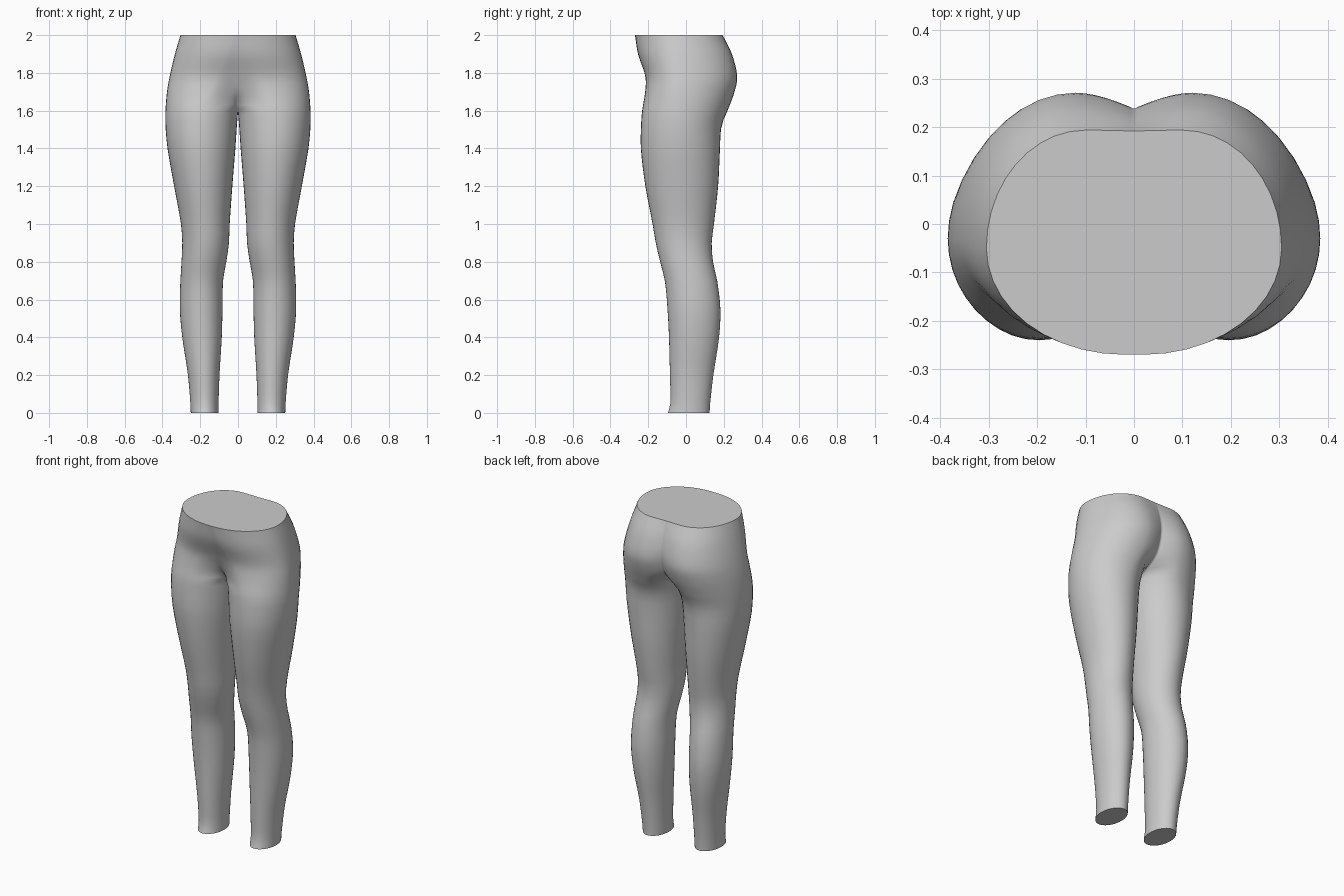
import bpy, bmesh, math

if "Cube" in bpy.data.objects:
    bpy.data.objects.remove(bpy.data.objects["Cube"])

# Half-body sections: z, inner x, outer x, front y, back y, side y, front crest x, back crest x
SECTIONS = [
    (0.00, .103, .250, -.095, .125, .015, .175, .175),
    (0.05, .103, .252, -.083, .128, .020, .175, .175),
    (0.20, .098, .265, -.085, .145, .025, .178, .182),
    (0.40, .086, .295, -.090, .175, .035, .185, .195),
    (0.55, .082, .308, -.098, .182, .035, .190, .200),
    (0.70, .079, .305, -.112, .165, .025, .192, .195),
    (0.80, .062, .299, -.137, .143, .005, .185, .185),
    (0.90, .048, .295, -.160, .136, -.01, .175, .175),
    (1.00, .044, .302, -.177, .148, -.015, .175, .175),
    (1.20, .030, .338, -.215, .170, -.02, .185, .185),
    (1.40, .014, .373, -.239, .180, -.03, .195, .190),
    (1.52, .006, .384, -.238, .188, -.03, .195, .175),
    (1.60, .000, .384, -.232, .220, -.03, .185, .150),
    (1.70, .000, .376, -.216, .257, -.03, .150, .130),
    (1.78, .000, .362, -.215, .271, -.03, .110, .120),
    (1.90, .000, .334, -.254, .243, -.04, .055, .110),
    (2.00, .000, .305, -.270, .194, -.05, .020, .100),
]
# Pelvis centre line: z, front y, back y
SEAM = [(1.60, -.09, .05), (1.65, -.128, .165), (1.70, -.168, .212),
        (1.80, -.210, .238), (1.90, -.251, .225), (2.00, -.270, .192)]
CROTCH = 1.60
N, S = 10, 8            # segments per quarter; those between crest and seam


def sample(table, z):
    """Smooth interpolation of a table row at height z."""
    i = 0
    while i < len(table) - 2 and z > table[i + 1][0]:
        i += 1
    a, b = table[i], table[i + 1]
    p, q = table[max(i - 1, 0)], table[min(i + 2, len(table) - 1)]
    h = b[0] - a[0]
    t = (z - a[0]) / h
    out = []
    for k in range(1, len(a)):
        ma = (b[k] - p[k]) / (b[0] - p[0]) * h
        mb = (q[k] - a[k]) / (q[0] - a[0]) * h
        out.append((2*t**3 - 3*t*t + 1)*a[k] + (t**3 - 2*t*t + t)*ma
                   + (3*t*t - 2*t**3)*b[k] + (t**3 - t*t)*mb)
    return out


def section(z):
    """Outer chain (front seam, side, back seam) and inner thigh chain."""
    xi, xo, yf, yb, yo, xf, xb = sample(SECTIONS, z)
    top = math.sin(S / N * math.pi / 2)
    pelvis = z > CROTCH + 1e-5

    def inner(i, xp, yp, front):
        a = i / N * math.pi / 2
        if not pelvis:
            return (xp - (xp - xi) * math.sin(a), yo + (yp - yo) * math.cos(a))
        u = math.sin(a) / top
        g = (1 - math.cos(a)) / (1 - math.cos(S / N * math.pi / 2))
        w = min(1, (z - CROTCH) / .12)
        g += w * ((u*u*(3 - 2*u) if front else u**1.8) - g)
        ys = sample(SEAM, z)[0 if front else 1]
        return (xp * (1 - u), yp + (ys - yp) * g)

    def outer(i, xp, yp):
        a = i / N * math.pi / 2
        return (xp + (xo - xp) * math.sin(a), yo + (yp - yo) * math.cos(a))

    chain = [inner(i, xf, yf, True) for i in range(S, 0, -1)]
    chain += [outer(i, xf, yf) for i in range(N)]
    chain += [outer(i, xb, yb) for i in range(N, 0, -1)]
    chain += [inner(i, xb, yb, False) for i in range(0, S + 1)]
    if pelvis:
        chain[0], chain[-1] = (0, chain[0][1]), (0, chain[-1][1])
        return chain, []
    thigh = [inner(i, xb, yb, False) for i in range(S + 1, N + 1)]
    thigh += [inner(i, xf, yf, True) for i in range(N - 1, S, -1)]
    if abs(z - CROTCH) < 1e-5:
        chain[0], chain[-1] = (0, chain[0][1]), (0, chain[-1][1])
        thigh = [(0, y) for x, y in thigh]
    return chain, thigh


# Loft one leg up to the crotch, then the open half pelvis above it
heights = [0, .02, .05] + [.05 * i for i in range(2, 32)]
heights += [1.575, CROTCH, 1.615, 1.63] + [1.65 + .025 * i for i in range(15)]
bm = bmesh.new()
previous = None
for z in heights:
    chain, thigh = section(z)
    ring = [bm.verts.new((x, y, z)) for x, y in chain + thigh]
    if previous is None:
        bm.faces.new(ring[::-1])                      # ankle cap
    else:
        count = len(ring) if thigh else len(ring) - 1
        for i in range(count):
            j = (i + 1) % len(ring)
            bm.faces.new((previous[i], previous[j], ring[j], ring[i]))
    previous = ring
bm.faces.new(previous)                                # waist cap
bm.normal_update()

mesh = bpy.data.meshes.new("legs_and_hips")
bm.to_mesh(mesh)
bm.free()
legs = bpy.data.objects.new("legs_and_hips", mesh)
bpy.context.collection.objects.link(legs)

grey = bpy.data.materials.new("plain grey")
grey.diffuse_color = (0.6, 0.6, 0.6, 1)
grey.use_nodes = True
grey.node_tree.nodes["Principled BSDF"].inputs["Base Color"].default_value = grey.diffuse_color
mesh.materials.append(grey)

bpy.context.view_layer.objects.active = legs
legs.select_set(True)
bpy.ops.object.shade_smooth_by_angle(angle=math.radians(55))

# Other half
mirror = legs.modifiers.new("mirror", 'MIRROR')
mirror.use_axis[0] = True
mirror.use_mirror_merge = True
mirror.merge_threshold = 0.0005
